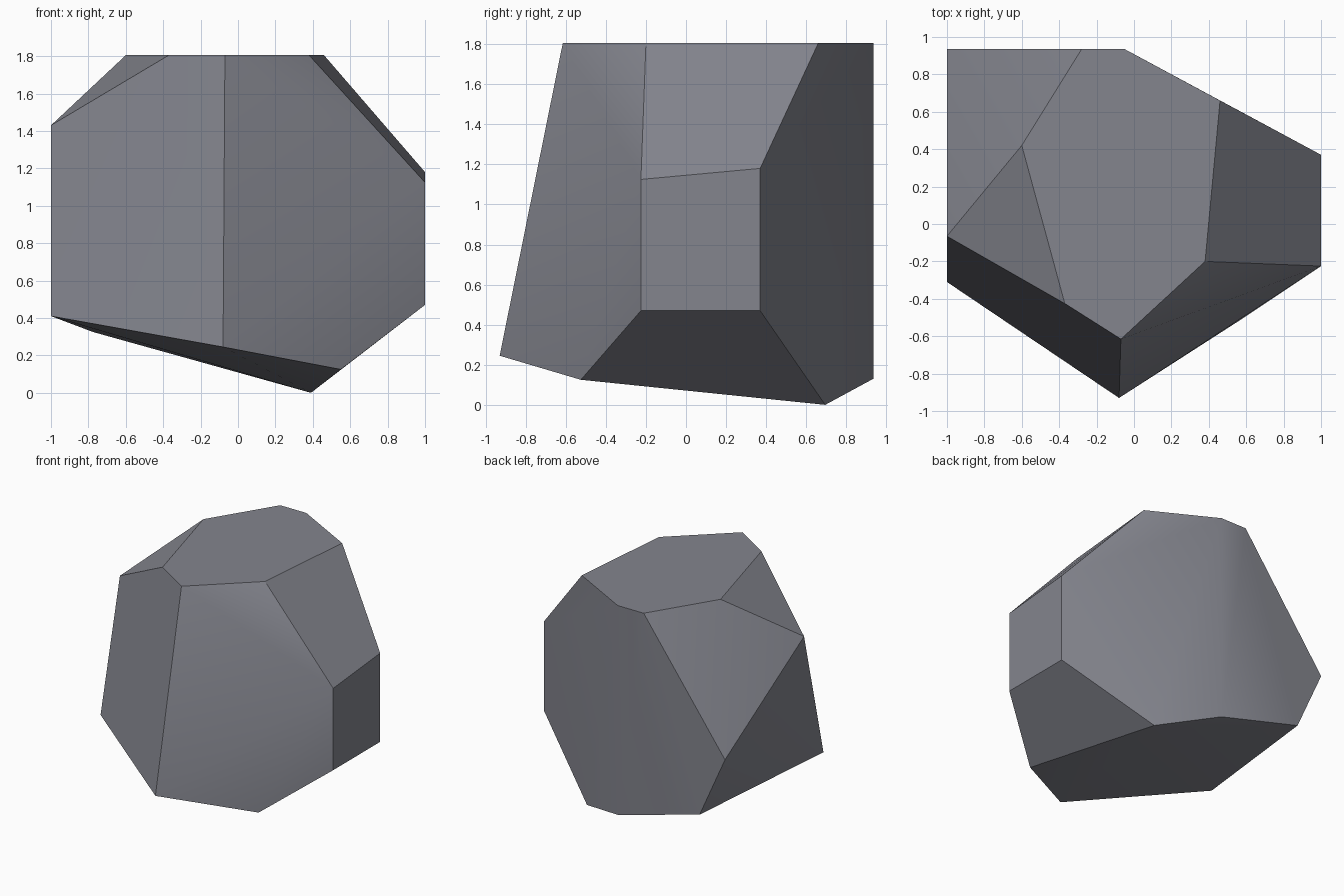
import bpy, bmesh, math

if "Cube" in bpy.data.objects:
    bpy.data.objects.remove(bpy.data.objects["Cube"])

TOP = 1.805

# Flat crown outline of the boulder (x, y) at the top height
crown = [(-0.60, 0.42), (-0.37, -0.425), (-0.07, -0.615), (0.38, -0.20),
         (0.46, 0.66), (-0.05, 0.935), (-0.28, 0.935)]

# Corners of the chipped sides and underside
left_side = [(-1, -0.065, 1.43), (-1, -0.31, 0.41), (-1, 0.935, 0.825), (-0.775, 0.935, 0.325)]
right_side = [(1, -0.225, 1.125), (1, -0.225, 0.47), (1, 0.37, 1.18), (1, 0.37, 0.47)]
base = [(-0.08, -0.93, 0.245), (0.55, -0.525, 0.125), (0.39, 0.695, 0), (-0.05, 0.935, 0.13)]

# Boulder: hull around the corners
bm = bmesh.new()
for p in [(x, y, TOP) for x, y in crown] + left_side + right_side + base:
    bm.verts.new(p)
bmesh.ops.convex_hull(bm, input=bm.verts[:])
bmesh.ops.dissolve_limit(bm, angle_limit=math.radians(1.5), verts=bm.verts[:], edges=bm.edges[:])
bmesh.ops.recalc_face_normals(bm, faces=bm.faces[:])
mesh = bpy.data.meshes.new("boulder")
bm.to_mesh(mesh)
bm.free()

# Single stone colour
stone = bpy.data.materials.new("stone grey")
stone.diffuse_color = (0.23, 0.235, 0.27, 1)
stone.use_nodes = True
stone.node_tree.nodes["Principled BSDF"].inputs["Base Color"].default_value = stone.diffuse_color
mesh.materials.append(stone)

boulder = bpy.data.objects.new("boulder", mesh)
bpy.context.collection.objects.link(boulder)

# Soft shading across shallow bends, crisp chipped edges elsewhere
bpy.context.view_layer.objects.active = boulder
boulder.select_set(True)
bpy.ops.object.shade_smooth_by_angle(angle=math.radians(30))
